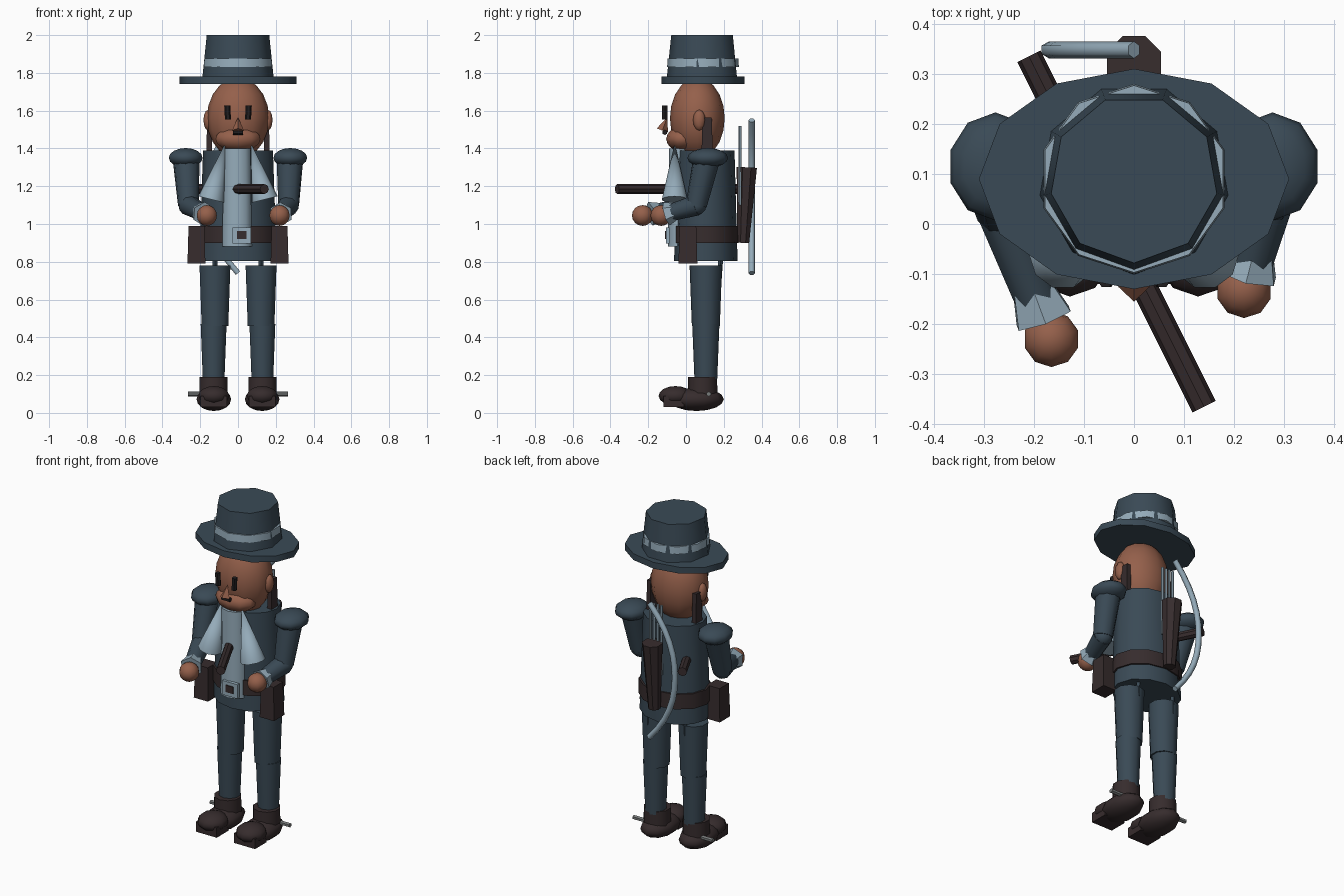
import bpy, bmesh, math
from mathutils import Vector, Matrix

if "Cube" in bpy.data.objects:
    bpy.data.objects.remove(bpy.data.objects["Cube"])

def material(name, rgb):
    m = bpy.data.materials.new(name)
    m.diffuse_color = (*rgb, 1)
    m.use_nodes = True
    m.node_tree.nodes["Principled BSDF"].inputs["Base Color"].default_value = m.diffuse_color
    return m

COAT = material("slate cloth", (0.042, 0.068, 0.092))
SILVER = material("pale steel", (0.30, 0.41, 0.49))
DARK = material("dark leather", (0.037, 0.025, 0.026))
SKIN = material("skin", (0.30, 0.117, 0.07))
GREY = material("dull metal", (0.19, 0.20, 0.20))
BLACK = material("black", (0.015, 0.013, 0.014))

def finish(name, bm, mat, angle=44):
    bmesh.ops.recalc_face_normals(bm, faces=bm.faces[:])
    me = bpy.data.meshes.new(name)
    bm.to_mesh(me)
    bm.free()
    me.materials.append(mat)
    ob = bpy.data.objects.new(name, me)
    bpy.context.collection.objects.link(ob)
    bpy.ops.object.select_all(action='DESELECT')
    ob.select_set(True)
    bpy.context.view_layer.objects.active = ob
    bpy.ops.object.shade_smooth_by_angle(angle=math.radians(angle))
    return ob

def tube(name, a, b, r0, r1, mat, n=10, sx=1, sy=1, spin=0):
    """Tapered cylinder from a to b."""
    a, b = Vector(a), Vector(b)
    d = b - a
    q = d.to_track_quat('Z', 'Y').to_matrix().to_4x4() if abs(d.normalized().z) < 0.9999 else Matrix()
    m = Matrix.Translation((a + b) / 2) @ q @ Matrix.Diagonal((sx, sy, 1, 1)) @ Matrix.Rotation(math.radians(spin), 4, 'Z')
    bm = bmesh.new()
    bmesh.ops.create_cone(bm, cap_ends=True, segments=n, radius1=r0, radius2=r1, depth=d.length, matrix=m)
    return finish(name, bm, mat)

def ball(name, c, r, mat, u=10, v=8):
    bm = bmesh.new()
    bmesh.ops.create_uvsphere(bm, u_segments=u, v_segments=v, radius=1,
                              matrix=Matrix.Translation(c) @ Matrix.Diagonal((*r, 1)))
    return finish(name, bm, mat, 60)

def box(name, c, s, mat, top=1.0):
    """Box whose upper face is scaled by top."""
    bm = bmesh.new()
    bmesh.ops.create_cube(bm, size=1)
    for v in bm.verts:
        k = top if v.co.z > 0 else 1
        v.co = Vector((v.co.x * s[0] * k + c[0], v.co.y * s[1] * k + c[1], v.co.z * s[2] + c[2]))
    return finish(name, bm, mat, 30)

# Hat: brim, crown and half-sunken band
Y = 0.09
tube("hat_brim", (0, Y, 1.742), (0, Y, 1.78), 0.31, 0.31, COAT, 12, 1, 0.71)
tube("hat_crown", (0, Y, 1.77), (0, Y, 2.0), 0.192, 0.168, COAT, 9, spin=180)
tube("hat_band", (0, Y, 1.832), (0, Y, 1.875), 0.190, 0.187, SILVER, 10)

# Head and face
ball("head", (0, 0.06, 1.56), (0.165, 0.145, 0.215), SKIN, 12, 10)
ball("jaw", (0, -0.02, 1.45), (0.125, 0.085, 0.065), SKIN)
tube("nose", (0, -0.125, 1.495), (0, -0.10, 1.565), 0.032, 0.0, SKIN, 4)
tube("mouth", (-0.026, -0.112, 1.485), (0.026, -0.112, 1.485), 0.014, 0.014, BLACK, 6)
for s, side in ((-1, "left"), (1, "right")):
    ball(side + "_ear", (s * 0.158, 0.07, 1.55), (0.025, 0.033, 0.055), SKIN, 8, 6)
    tube(side + "_eye", (s * 0.053, -0.112, 1.553), (s * 0.057, -0.112, 1.627), 0.016, 0.016, BLACK, 6)
    box(side + "_sideburn", (s * 0.152, 0.112, 1.47), (0.03, 0.06, 0.19), DARK, 0.8)

# Coat, belt and shirt front
tube("coat", (0, 0.105, 0.805), (0, 0.105, 1.39), 0.205, 0.185, COAT, 12, 1, 0.82)
tube("belt", (0, 0.105, 0.90), (0, 0.105, 0.99), 0.212, 0.210, DARK, 12, 1, 0.82)
tube("shirt_front", (-0.005, -0.03, 0.88), (-0.005, -0.03, 1.40), 0.082, 0.075, SILVER, 10, 1, 0.8)
box("buckle", (0.02, -0.097, 0.94), (0.1, 0.02, 0.085), SILVER)
box("buckle_center", (0.02, -0.108, 0.942), (0.05, 0.008, 0.042), DARK)

# Legs and boots
for s, side in ((-1, "left"), (1, "right")):
    x = s * 0.122
    tube(side + "_thigh", (x, 0.105, 0.46), (x, 0.105, 0.78), 0.074, 0.086, COAT, 10)
    tube(side + "_shin", (x + s * 0.008, 0.105, 0.17), (x + s * 0.006, 0.105, 0.47), 0.060, 0.072, COAT, 10)
    tube(side + "_coat_tail", (x, 0.178, 0.55), (x, 0.182, 0.81), 0.0, 0.014, COAT, 4)
    tube(side + "_boot_cuff", (x + s * 0.008, 0.088, 0.09), (x + s * 0.008, 0.088, 0.19), 0.078, 0.077, DARK, 10)
    ball(side + "_boot", (x + s * 0.006, 0.055, 0.072), (0.096, 0.145, 0.062), DARK)
    ball(side + "_toe", (x + s * 0.006, -0.055, 0.09), (0.085, 0.09, 0.052), DARK)
    box(side + "_toe_cap", (x + s * 0.006, -0.065, 0.06), (0.14, 0.11, 0.06), DARK)
    tube(side + "_spur", (s * 0.17, 0.12, 0.10), (s * 0.265, 0.12, 0.10), 0.013, 0.013, GREY, 6)
    box(side + "_pouch", (s * 0.22, 0.01, 0.89), (0.095, 0.1, 0.2), DARK, 0.88)
    # Pointed lapel
    tube(side + "_lapel", (s * 0.142, -0.06, 1.13), (s * 0.067, -0.06, 1.43), 0.07, 0.0, SILVER, 10)

# Arms: shoulder pad, two sleeve tubes, cuff and hand
arms = (("left", -1, (-0.262, 0.03, 1.10), (-0.165, -0.23, 1.045)),
        ("right", 1, (0.268, 0.055, 1.10), (0.22, -0.132, 1.045)))
for side, s, elbow, hand in arms:
    e, h = Vector(elbow), Vector(hand)
    ball(side + "_shoulder_pad", (s * 0.277, 0.115, 1.35), (0.094, 0.108, 0.052), COAT)
    tube(side + "_upper_sleeve", e, (s * 0.275, 0.11, 1.35), 0.056, 0.072, COAT, 10)
    ball(side + "_elbow", e, (0.054, 0.054, 0.054), COAT, 8, 6)
    tube(side + "_forearm", e, e.lerp(h, 0.8), 0.056, 0.044, COAT, 10)
    tube(side + "_cuff", e.lerp(h, 0.6), e.lerp(h, 0.84), 0.045, 0.064, SILVER, 6)
    ball(side + "_hand", h, (0.056, 0.056, 0.055), SKIN)

# Long rod passing diagonally through the body
tube("rod", (-0.21, 0.335, 1.185), (0.14, -0.365, 1.185), 0.026, 0.026, DARK, 8)

# Quiver with arrow shafts
tube("quiver", (0, 0.302, 0.90), (0, 0.322, 1.30), 0.035, 0.058, DARK, 8, spin=22.5)
for i in range(4):
    x = -0.036 + i * 0.024
    tube("arrow_%d" % (i + 1), (x, 0.286, 1.1), (x, 0.286, 1.52), 0.008, 0.008, SILVER, 6)

# Bow: arc bulging sideways behind the back
cu = bpy.data.curves.new("bow", 'CURVE')
cu.dimensions = '3D'
cu.bevel_depth = 0.017
cu.bevel_resolution = 1
cu.use_fill_caps = True
sp = cu.splines.new('POLY')
N = 12
sp.points.add(N)
for i, p in enumerate(sp.points):
    t = -1 + 2 * i / N
    p.co = (-0.17 * (1 - abs(t) ** 2.2), 0.348, 1.145 + 0.405 * t, 1)
cu.materials.append(SILVER)
bpy.context.collection.objects.link(bpy.data.objects.new("bow", cu))
